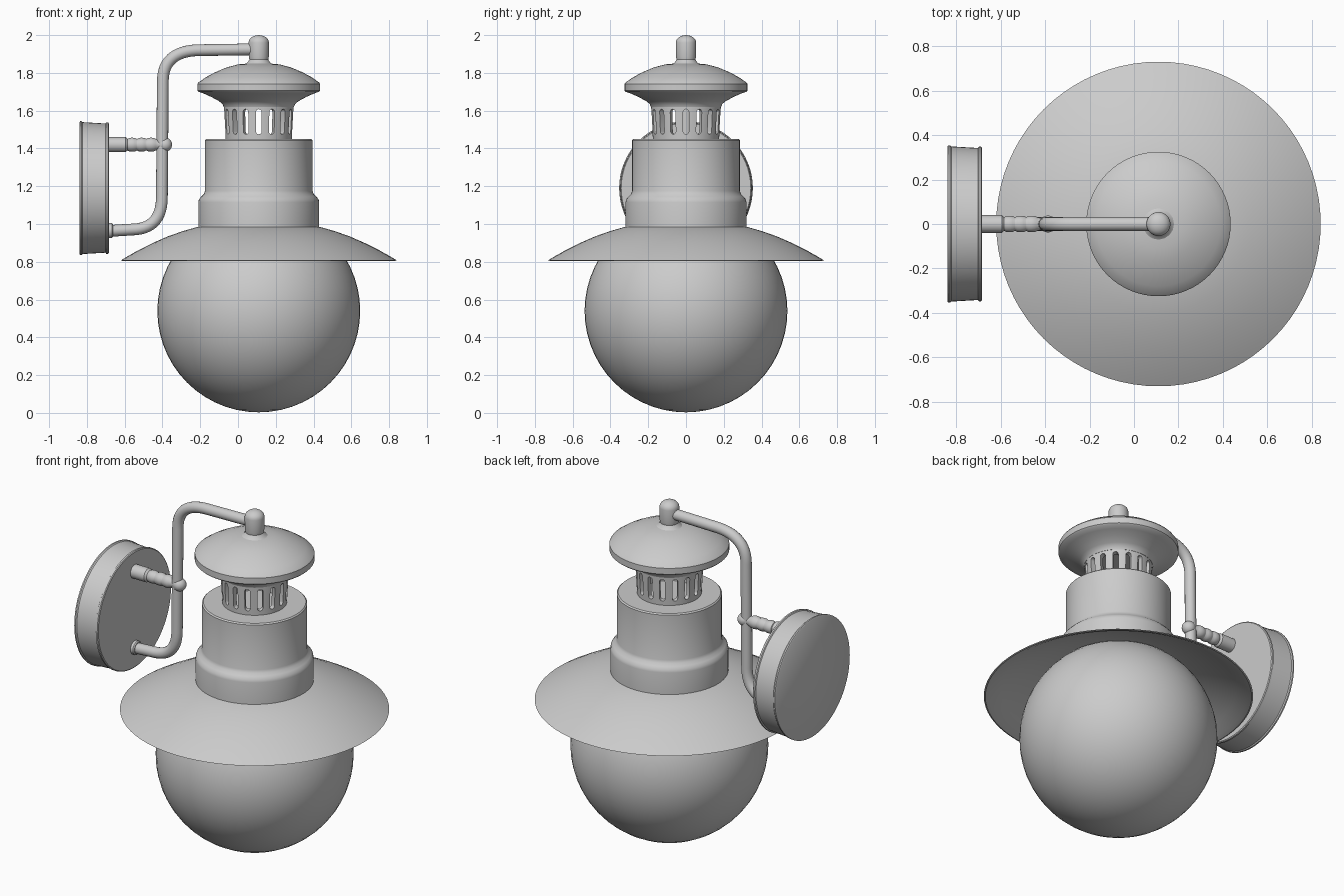
import bpy, bmesh, math
from mathutils import Matrix, Vector

if "Cube" in bpy.data.objects:
    bpy.data.objects.remove(bpy.data.objects["Cube"])

CX = 0.11   # lamp axis
to_x = Matrix.Rotation(math.pi / 2, 4, 'Y')


def finish(ob, angle=35):
    ob.data.shade_smooth()
    ob.data.set_sharp_from_angle(angle=math.radians(angle))
    return ob


def new_object(name, bm):
    me = bpy.data.meshes.new(name)
    bm.to_mesh(me)
    bm.free()
    ob = bpy.data.objects.new(name, me)
    bpy.context.collection.objects.link(ob)
    return ob


def lathe(name, profile, steps=64, closed=False, matrix=None):
    """Spin (radius, height) points about z, then place with matrix."""
    bm = bmesh.new()
    vs = [bm.verts.new((r, 0, z)) for r, z in profile]
    es = [bm.edges.new(p) for p in zip(vs, vs[1:])]
    if closed:
        es.append(bm.edges.new((vs[-1], vs[0])))
    bmesh.ops.spin(bm, geom=vs + es, cent=(0, 0, 0), axis=(0, 0, 1),
                   angle=2 * math.pi, steps=steps, use_merge=True)
    bmesh.ops.remove_doubles(bm, verts=bm.verts, dist=1e-5)
    bmesh.ops.recalc_face_normals(bm, faces=bm.faces)
    bm.transform(matrix or Matrix.Translation((CX, 0, 0)))
    return finish(new_object(name, bm))


# globe
R = 0.537
lathe("globe", [(R * math.sin(a), 0.54 - R * math.cos(a))
                for a in (math.pi * i / 28 for i in range(29))], 56)

# thin flared shade
outer = [(0.30, 0.988), (0.33, 0.983), (0.40, 0.963), (0.48, 0.935),
         (0.56, 0.900), (0.64, 0.860), (0.70, 0.826), (0.73, 0.808)]
under = [(r - 0.004, z - 0.012) for r, z in outer[:-1]] + [(0.722, 0.805)]
lathe("shade", outer + under[::-1], 80, closed=True)

# stepped housing
lathe("housing", [
    (0, 1.43), (0.27, 1.43), (0.27, 1.16), (0.305, 1.12), (0.305, 0.975),
    (0.32, 0.975), (0.32, 1.115), (0.317, 1.13), (0.305, 1.145),
    (0.291, 1.158), (0.285, 1.175), (0.285, 1.443), (0.278, 1.45), (0, 1.45)])

# vent neck with rounded slots cut through its wall
neck = lathe("vent_neck", [(0.175, 1.445), (0.185, 1.63),
                           (0.155, 1.63), (0.145, 1.445)], 96, closed=True)
bm = bmesh.new()
w, zlo, zhi = 0.015, 1.49, 1.593
outline = [(w * math.cos(math.pi * i / 6), zhi + w * math.sin(math.pi * i / 6))
           for i in range(7)]
outline += [(-x, zlo + zhi - z) for x, z in outline]
for k in range(16):
    turn = Matrix.Translation((CX, 0, 0)) @ Matrix.Rotation(k * math.pi / 8, 4, 'Z')
    face = bm.faces.new([bm.verts.new(turn @ Vector((x, -0.22, z))) for x, z in outline])
    ext = bmesh.ops.extrude_face_region(bm, geom=[face], use_keep_orig=True)
    bmesh.ops.translate(bm, vec=turn.to_3x3() @ Vector((0, 0.11, 0)),
                        verts=[v for v in ext["geom"] if isinstance(v, bmesh.types.BMVert)])
bmesh.ops.recalc_face_normals(bm, faces=bm.faces)
cutter = new_object("slot_cutter", bm)
mod = neck.modifiers.new("slots", 'BOOLEAN')
mod.operation, mod.solver, mod.object = 'DIFFERENCE', 'EXACT', cutter
bpy.context.view_layer.objects.active = neck
bpy.ops.object.modifier_apply(modifier=mod.name)
bpy.data.objects.remove(cutter)
finish(neck)

# domed cap
lathe("cap", [
    (0, 1.62), (0.186, 1.62), (0.192, 1.635), (0.21, 1.65), (0.25, 1.672),
    (0.29, 1.69), (0.319, 1.70), (0.325, 1.706), (0.325, 1.742), (0.319, 1.75),
    (0.28, 1.777), (0.23, 1.804), (0.17, 1.829), (0.11, 1.845), (0, 1.855)])

# finial with rounded tip
lathe("finial", [(0, 1.84), (0.075, 1.845), (0.06, 1.855), (0.05, 1.87),
                 (0.053, 1.885), (0.054, 1.96)] +
      [(0.054 * math.cos(a), 1.96 + 0.04 * math.sin(a))
       for a in (math.pi * i / 12 for i in range(1, 7))], 32)

# round wall plate with a lip on both edges
lathe("wall_plate", [
    (0, 0), (0.348, 0), (0.354, 0.004), (0.354, 0.012), (0.349, 0.018),
    (0.342, 0.138), (0.348, 0.142), (0.348, 0.152), (0.343, 0.156), (0, 0.156)],
    64, matrix=Matrix.Translation((-0.84, 0, 1.19)) @ to_x)

# ringed strut from plate to arm, ending in a ball
strut = [(0, 0), (0.04, 0), (0.04, 0.095), (0.034, 0.102)]
for c in (0.13, 0.18, 0.23):
    strut += [(0.031, c - 0.024), (0.036, c - 0.014), (0.037, c),
              (0.036, c + 0.014), (0.031, c + 0.024)]
strut += [(0.027, 0.268)]
strut += [(0.038 * math.sin(a), 0.303 - 0.038 * math.cos(a))
          for a in (math.pi * (0.25 + 0.75 * i / 9) for i in range(10))]
lathe("strut", strut, 24, matrix=Matrix.Translation((-0.69, 0, 1.42)) @ to_x)

# collar where the arm meets the plate
lathe("arm_collar", [(0, 0), (0.04, 0), (0.04, 0.022), (0.034, 0.028), (0, 0.028)],
      24, matrix=Matrix.Translation((-0.69, 0, 0.965)) @ to_x)


# bent arm tube
def bend(a, corner, b, n=12):
    """Rounded corner from a to b."""
    a, c, b = Vector(a), Vector(corner), Vector(b)
    return [a.lerp(c, t).lerp(c.lerp(b, t), t) for t in (i / n for i in range(n + 1))]


path = [Vector((-0.685, 0.963))]
path += bend((-0.54, 0.972), (-0.405, 0.985), (-0.403, 1.14))
path += bend((-0.398, 1.76), (-0.395, 1.91), (-0.22, 1.92))
path += [Vector((0.11, 1.925))]
cu = bpy.data.curves.new("arm", 'CURVE')
cu.dimensions = '3D'
cu.bevel_depth, cu.bevel_resolution, cu.use_fill_caps = 0.031, 6, True
sp = cu.splines.new('POLY')
sp.points.add(len(path) - 1)
for p, v in zip(sp.points, path):
    p.co = (v.x, 0, v.y, 1)
arm = bpy.data.objects.new("arm", cu)
bpy.context.collection.objects.link(arm)
bpy.ops.object.select_all(action='DESELECT')
arm.select_set(True)
bpy.context.view_layer.objects.active = arm
bpy.ops.object.convert(target='MESH')
finish(bpy.context.view_layer.objects.active)
